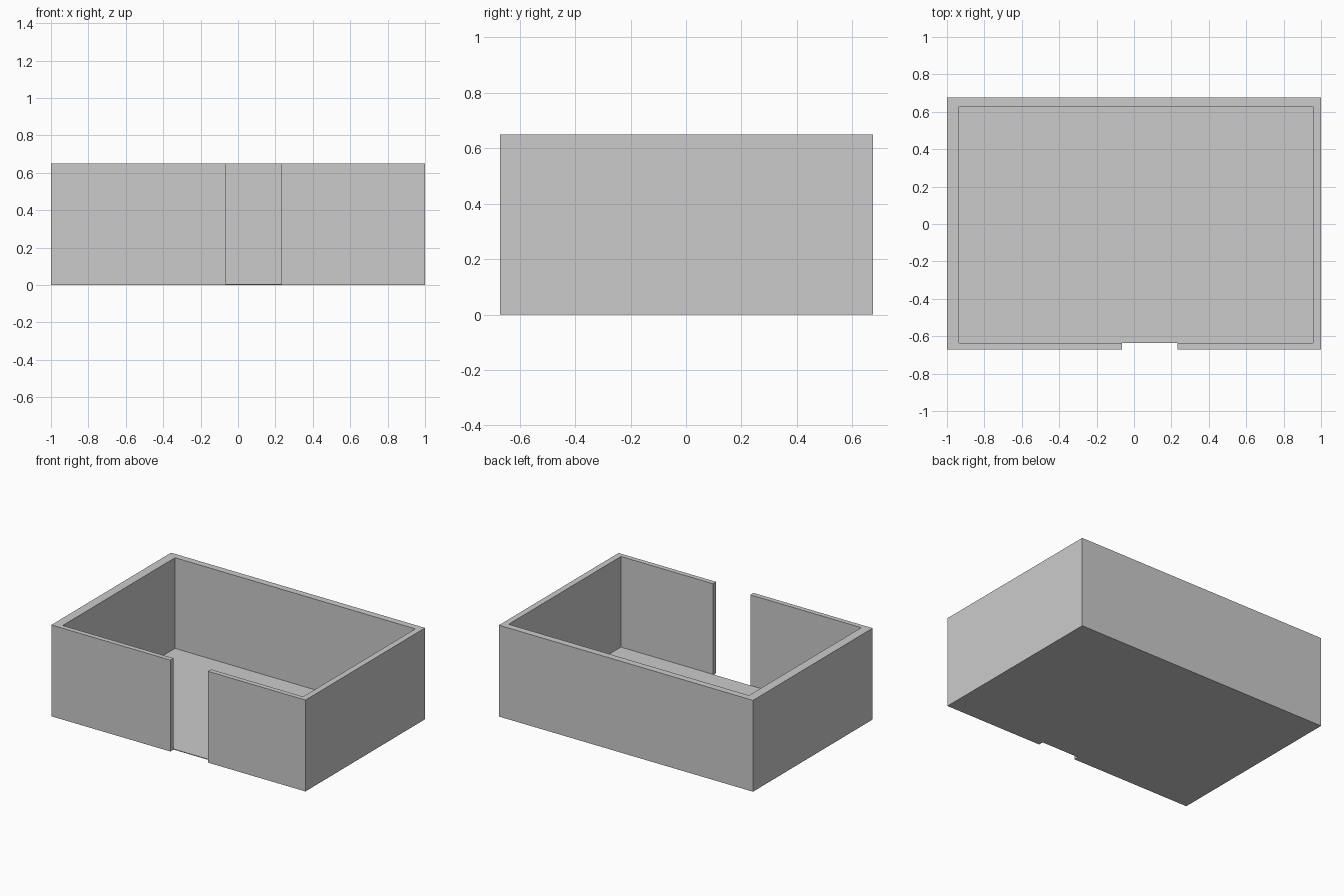
import bpy
import bmesh

cube = bpy.data.objects.get("Cube")
if cube:
    bpy.data.objects.remove(cube, do_unlink=True)

# Single plain grey
grey = bpy.data.materials.new("plain grey")
grey.use_nodes = True
colour = (0.6, 0.6, 0.6, 1)
grey.diffuse_color = colour
grey.node_tree.nodes["Principled BSDF"].inputs["Base Color"].default_value = colour

HEIGHT, FLOOR = 0.65, 0.005
LEFT, RIGHT, FRONT, BACK = -1.0, 1.0, -0.67, 0.675
IN_LEFT, IN_RIGHT, IN_FRONT, IN_BACK = -0.935, 0.957, -0.635, 0.627
GAP_LEFT, GAP_RIGHT = -0.063, 0.232


def extrude_outline(name, outline, height):
    """Solid prism standing on the ground, from a counter-clockwise outline."""
    bm = bmesh.new()
    base = bm.faces.new([bm.verts.new((x, y, 0)) for x, y in outline])
    top = bmesh.ops.extrude_face_region(bm, geom=[base], use_keep_orig=True)
    verts = [v for v in top["geom"] if isinstance(v, bmesh.types.BMVert)]
    bmesh.ops.translate(bm, verts=verts, vec=(0, 0, height))
    bmesh.ops.recalc_face_normals(bm, faces=bm.faces)
    mesh = bpy.data.meshes.new(name)
    bm.to_mesh(mesh)
    bm.free()
    mesh.materials.append(grey)
    obj = bpy.data.objects.new(name, mesh)
    bpy.context.collection.objects.link(obj)
    return obj


# Walls: one continuous band with a doorway in the front
extrude_outline("walls", [
    (GAP_RIGHT, FRONT), (RIGHT, FRONT), (RIGHT, BACK), (LEFT, BACK),
    (LEFT, FRONT), (GAP_LEFT, FRONT), (GAP_LEFT, IN_FRONT),
    (IN_LEFT, IN_FRONT), (IN_LEFT, IN_BACK), (IN_RIGHT, IN_BACK),
    (IN_RIGHT, IN_FRONT), (GAP_RIGHT, IN_FRONT)], HEIGHT)

# Thin floor slab filling the inside of the walls
extrude_outline("floor", [
    (IN_LEFT, IN_FRONT), (IN_RIGHT, IN_FRONT),
    (IN_RIGHT, IN_BACK), (IN_LEFT, IN_BACK)], FLOOR)
